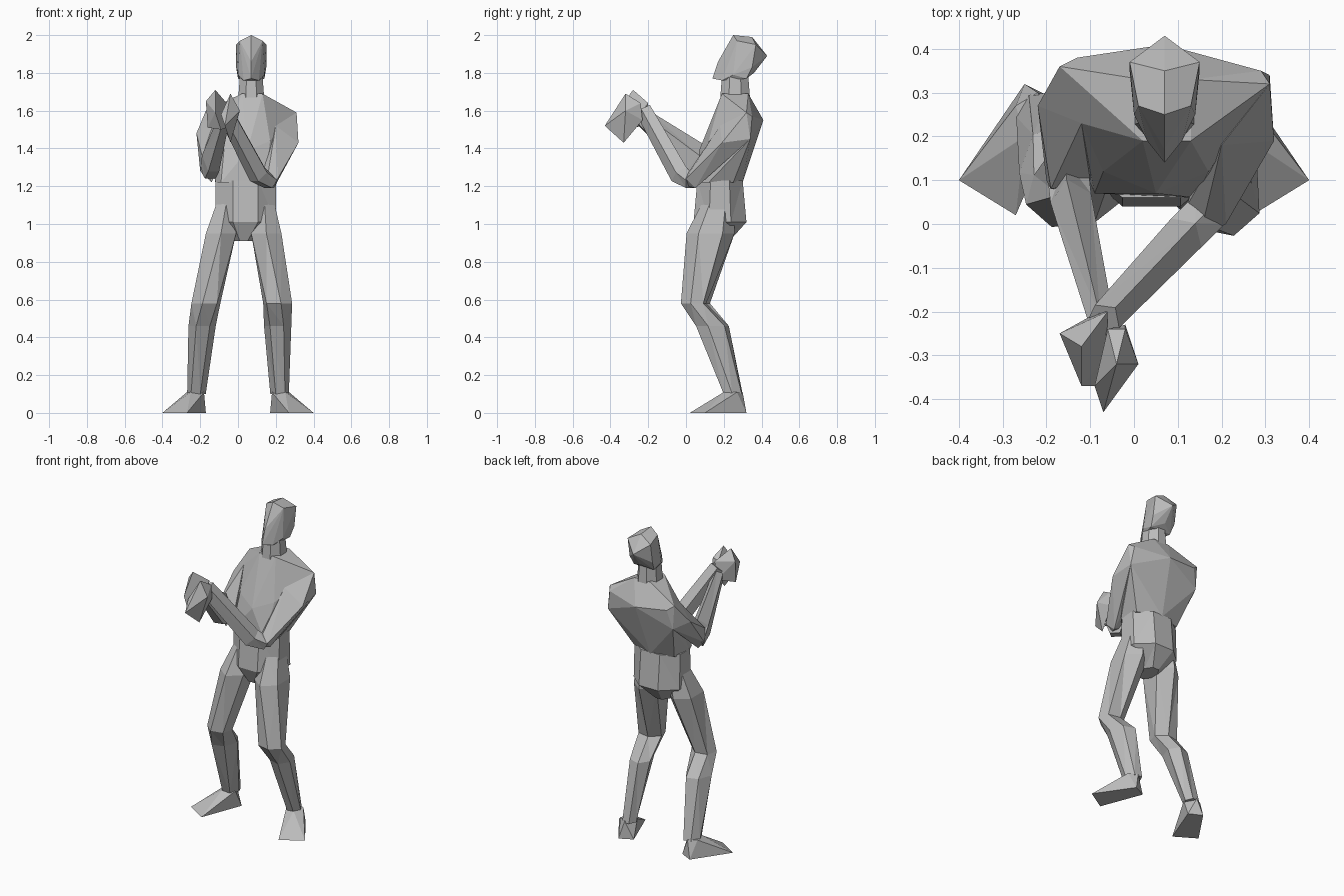
import bpy
import bmesh
from math import cos, sin, pi, radians
from mathutils import Vector

default_cube = bpy.data.objects.get("Cube")
if default_cube:
    bpy.data.objects.remove(default_cube, do_unlink=True)

# One plain clay colour for the whole figure
clay = bpy.data.materials.new("clay_grey")
clay.use_nodes = True
grey = (.5, .5, .5, 1)
clay.diffuse_color = grey
for node in clay.node_tree.nodes:
    if node.type == "BSDF_PRINCIPLED":
        node.inputs["Base Color"].default_value = grey


def finish(name, bm):
    """Turn a bmesh into a flat-shaded, single-colour object."""
    bmesh.ops.recalc_face_normals(bm, faces=bm.faces)
    mesh = bpy.data.meshes.new(name)
    bm.to_mesh(mesh)
    bm.free()
    mesh.materials.append(clay)
    part = bpy.data.objects.new(name, mesh)
    bpy.context.scene.collection.objects.link(part)
    return part


def bridge(name, rings):
    """Skin a list of equally long point rings and cap both ends."""
    bm = bmesh.new()
    loops = [[bm.verts.new(point) for point in ring] for ring in rings]
    count = len(loops[0])
    for lower, upper in zip(loops, loops[1:]):
        for i in range(count):
            j = (i + 1) % count
            bm.faces.new((lower[i], lower[j], upper[j], upper[i]))
    bm.faces.new(loops[0])
    bm.faces.new(loops[-1])
    bmesh.ops.triangulate(bm, faces=bm.faces)
    return finish(name, bm)


def level_loft(name, sections, sides):
    """Level sections: x, y, z, half width, half depth, yaw in degrees."""
    rings = []
    for x, y, z, half_width, half_depth, yaw in sections:
        turn = radians(yaw)
        grow = 1 / cos(pi / sides)
        ring = []
        for i in range(sides):
            angle = 2 * pi * (i + .5) / sides
            across = cos(angle) * half_width * grow
            along = sin(angle) * half_depth * grow
            ring.append(Vector((x + across * cos(turn) - along * sin(turn),
                                y + across * sin(turn) + along * cos(turn),
                                z)))
        rings.append(ring)
    return bridge(name, rings)


def limb(name, stations, sides=5):
    """Tube along a path of (point, half width, half height) stations."""
    points = [Vector(station[0]) for station in stations]
    rings = []
    for i, (point, wide, tall) in enumerate(stations):
        before = points[max(i - 1, 0)]
        after = points[min(i + 1, len(points) - 1)]
        forward = (after - before).normalized()
        side = forward.cross(Vector((0, 0, 1))).normalized()
        up = side.cross(forward)
        angles = [2 * pi * k / sides + pi / 2 for k in range(sides)]
        rings.append([points[i] + side * cos(a) * wide + up * sin(a) * tall
                      for a in angles])
    return bridge(name, rings)


def hull(name, points):
    """Faceted solid wrapped around a few corner points."""
    bm = bmesh.new()
    for point in points:
        bm.verts.new(point)
    result = bmesh.ops.convex_hull(bm, input=bm.verts)
    loose = [v for v in result["geom_interior"] if v.is_valid]
    bmesh.ops.delete(bm, geom=loose, context="VERTS")
    return finish(name, bm)


# Abdomen and pelvis
level_loft("abdomen", [
    (.03, .16, .91, .05, .07, 0),
    (.04, .18, 1.01, .16, .14, 0),
    (.04, .18, 1.23, .16, .12, 0),
], 8)

# Chest: waist, breastbone, back, shoulder corners and neck base
waist, neck_base = 1.22, 1.69
hull("chest", [(x, y, waist) for x, y in (
    (-.09, .07), (.14, .06), (.2, .12), (-.12, .14),
    (.19, .25), (-.1, .26), (.04, .3))] + [
    (.05, .07, 1.39), (-.07, .12, 1.44), (.17, .12, 1.44),
    (.07, .41, 1.55), (-.13, .38, 1.57), (.29, .35, 1.57),
    (.31, .32, 1.59), (.31, .34, 1.45),
    (-.17, .36, 1.6), (-.16, .36, 1.45), (-.12, .23, 1.56)]
    + [(x, y, neck_base) for x, y in (
        (.02, .19), (.13, .19), (.02, .33), (.13, .33))])

# Neck
level_loft("neck", [
    (.07, .26, 1.65, .07, .08, 0),
    (.07, .26, 1.78, .06, .07, 0),
], 8)

# Head: a centre-line profile plus mirrored side corners
middle = .07
profile = [(.14, 1.77), (.17, 1.86), (.25, 2), (.35, 1.99), (.43, 1.89),
           (.36, 1.8)]
corners = [(.04, .19, 1.76), (.07, .25, 1.79), (.06, .25, 1.87),
           (.06, .27, 1.97), (.08, .37, 1.95), (.08, .35, 1.83),
           (.07, .32, 1.77)]
hull("head", [(middle, y, z) for y, z in profile]
     + [(middle + s * x, y, z) for x, y, z in corners for s in (-1, 1)])

# Upper arms: shoulder corners, armpit, then the elbow
hull("left_upper_arm", [
    (.31, .32, 1.59), (.32, .19, 1.43), (.31, .34, 1.45),
    (.2, .18, 1.52), (.2, .3, 1.42),
    (.21, 0, 1.24), (.15, -.03, 1.21), (.12, .04, 1.23), (.19, .05, 1.19),
])
hull("right_upper_arm", [
    (-.17, .36, 1.6), (-.22, .27, 1.48), (-.16, .36, 1.45),
    (-.12, .23, 1.56), (-.09, .28, 1.42),
    (-.2, .1, 1.28), (-.14, .08, 1.22), (-.19, .08, 1.36), (-.1, .1, 1.3),
])

# Forearms, folded across the chest
limb("left_forearm", [
    ((.17, .03, 1.22), .05, .04),
    ((.11, -.03, 1.26), .05, .06),
    ((-.07, -.22, 1.6), .04, .05),
])
limb("right_forearm", [
    ((-.15, .11, 1.27), .05, .05),
    ((-.14, .04, 1.34), .05, .1),
    ((-.07, -.24, 1.57), .03, .05),
])

# Closed hands, one crossing over the other
hull("left_hand", [
    (-.17, -.25, 1.65), (-.12, -.28, 1.71), (-.06, -.2, 1.64),
    (-.12, -.37, 1.59), (-.09, -.37, 1.5), (-.08, -.2, 1.53),
    (-.16, -.27, 1.51), (-.06, -.3, 1.51),
])
hull("right_hand", [
    (-.06, -.24, 1.63), (-.02, -.24, 1.64), (.01, -.32, 1.6),
    (-.04, -.32, 1.69), (-.07, -.43, 1.52), (-.09, -.37, 1.58),
    (-.04, -.33, 1.43), (-.02, -.23, 1.55),
])

# Legs: mirrored sections whose centre line leans with the hips
for name, side, knee_y in (("left", 1, .04), ("right", -1, .06)):
    # Lean, then outward distance, y, z, half width, half depth, yaw
    sections = [
        (.04, .1, .17, 1.12, .05, .07, 0),
        (.03, .12, .13, .95, .08, .11, 0),
        (.02, .19, knee_y, .58, .07, .06, 15),
        (.01, .2, .14, .46, .06, .08, 20),
        (0, .22, .25, .1, .04, .05, 30),
    ]
    level_loft(name + "_leg", [
        (lean + side * x, y, z, wide, deep, yaw * side)
        for lean, x, y, z, wide, deep, yaw in sections], 6)

    # Wedge foot, toes turned out
    sole = [(.4, .1), (.27, .02), (.17, .28), (.25, .32)]
    ankle = [(.18, .23), (.25, .2), (.27, .27), (.22, .3)]
    hull(name + "_foot", [(side * x, y, 0) for x, y in sole]
         + [(side * x, y, .11) for x, y in ankle])
